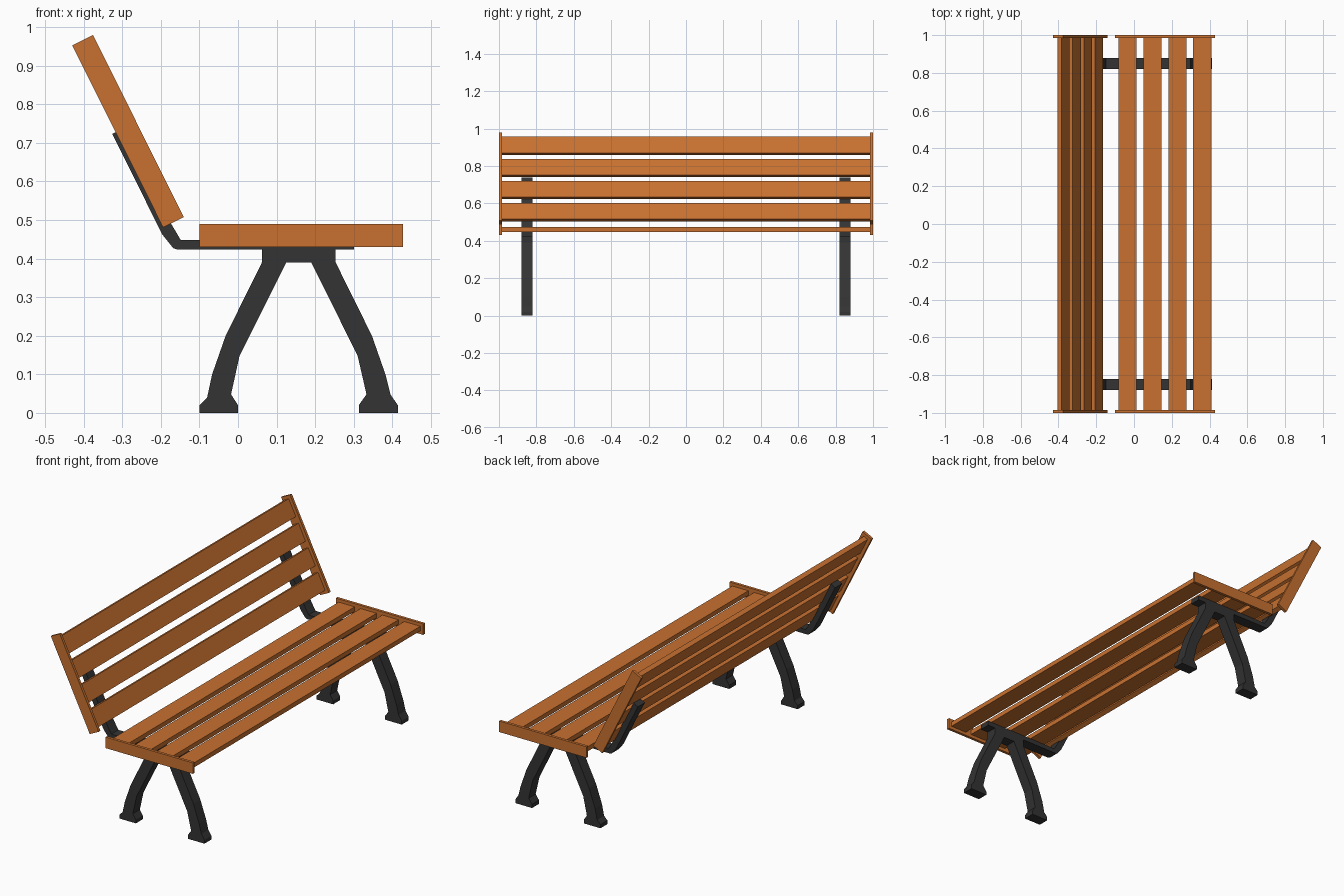
import bpy, math
from mathutils import Matrix, Vector

if "Cube" in bpy.data.objects:
    bpy.data.objects.remove(bpy.data.objects["Cube"])


def material(name, color):
    m = bpy.data.materials.new(name)
    m.diffuse_color = color
    m.use_nodes = True
    m.node_tree.nodes["Principled BSDF"].inputs["Base Color"].default_value = m.diffuse_color
    return m


WOOD = material("orange wood", (0.58, 0.165, 0.03, 1))
IRON = material("dark iron", (0.033, 0.033, 0.033, 1))


def extrude_profile(name, pts, y0, y1, mat, matrix=None):
    """Extrude an (x, z) outline from y0 to y1."""
    n = len(pts)
    verts = [(x, y0, z) for x, z in pts] + [(x, y1, z) for x, z in pts]
    faces = [tuple(range(n)), tuple(range(2 * n - 1, n - 1, -1))]
    faces += [(i, i + n, (i + 1) % n + n, (i + 1) % n) for i in range(n)]
    mesh = bpy.data.meshes.new(name)
    mesh.from_pydata(verts, [], faces)
    mesh.materials.append(mat)
    obj = bpy.data.objects.new(name, mesh)
    bpy.context.collection.objects.link(obj)
    if matrix is not None:
        obj.matrix_world = matrix
    return obj


def rect(cx, w, h):
    return [(cx - w / 2, -h / 2), (cx + w / 2, -h / 2),
            (cx + w / 2, h / 2), (cx - w / 2, h / 2)]


def panel(name, centre, angle):
    """Four slats between two end boards, tilted about y."""
    m = Matrix.Translation(Vector(centre)) @ Matrix.Rotation(angle, 4, 'Y')
    for i in range(4):
        extrude_profile(f"{name}_slat_{i + 1}", rect((i - 1.5) * 0.132, 0.097, 0.025),
                        -0.985, 0.985, WOOD, m)
    for side, y in (("left", -1.0), ("right", 0.985)):
        extrude_profile(f"{name}_end_board_{side}", rect(0, 0.527, 0.06),
                        y, y + 0.015, WOOD, m)


# Seat and leaning back share one construction
panel("seat", (0.164, 0, 0.46), 0)
panel("backrest", (-0.285, 0, 0.73), math.radians(63.5))

# Splayed cast leg pair
LEGS = [(-0.10, 0), (0, 0), (0, 0.02), (-0.018, 0.048), (0.004, 0.148),
        (0.125, 0.39), (0.19, 0.39), (0.31, 0.148), (0.333, 0.048),
        (0.313, 0.02), (0.313, 0), (0.414, 0), (0.414, 0.02), (0.395, 0.048),
        (0.382, 0.10), (0.347, 0.20), (0.253, 0.39), (0.253, 0.424),
        (0.062, 0.424), (0.062, 0.39), (-0.032, 0.20), (-0.067, 0.10),
        (-0.08, 0.04), (-0.10, 0.02)]
# Bent bar under the seat and up behind the backrest
BAR = [(0.30, 0.423), (0.30, 0.4475), (-0.148, 0.4475), (-0.172, 0.488),
       (-0.300, 0.737), (-0.326, 0.723), (-0.196, 0.462), (-0.168, 0.427),
       (-0.157, 0.423)]

for side, y in (("left", -0.88), ("right", 0.82)):
    extrude_profile(f"leg_frame_{side}", LEGS, y, y + 0.06, IRON)
    extrude_profile(f"support_bar_{side}", BAR[::-1], y, y + 0.06, IRON)
